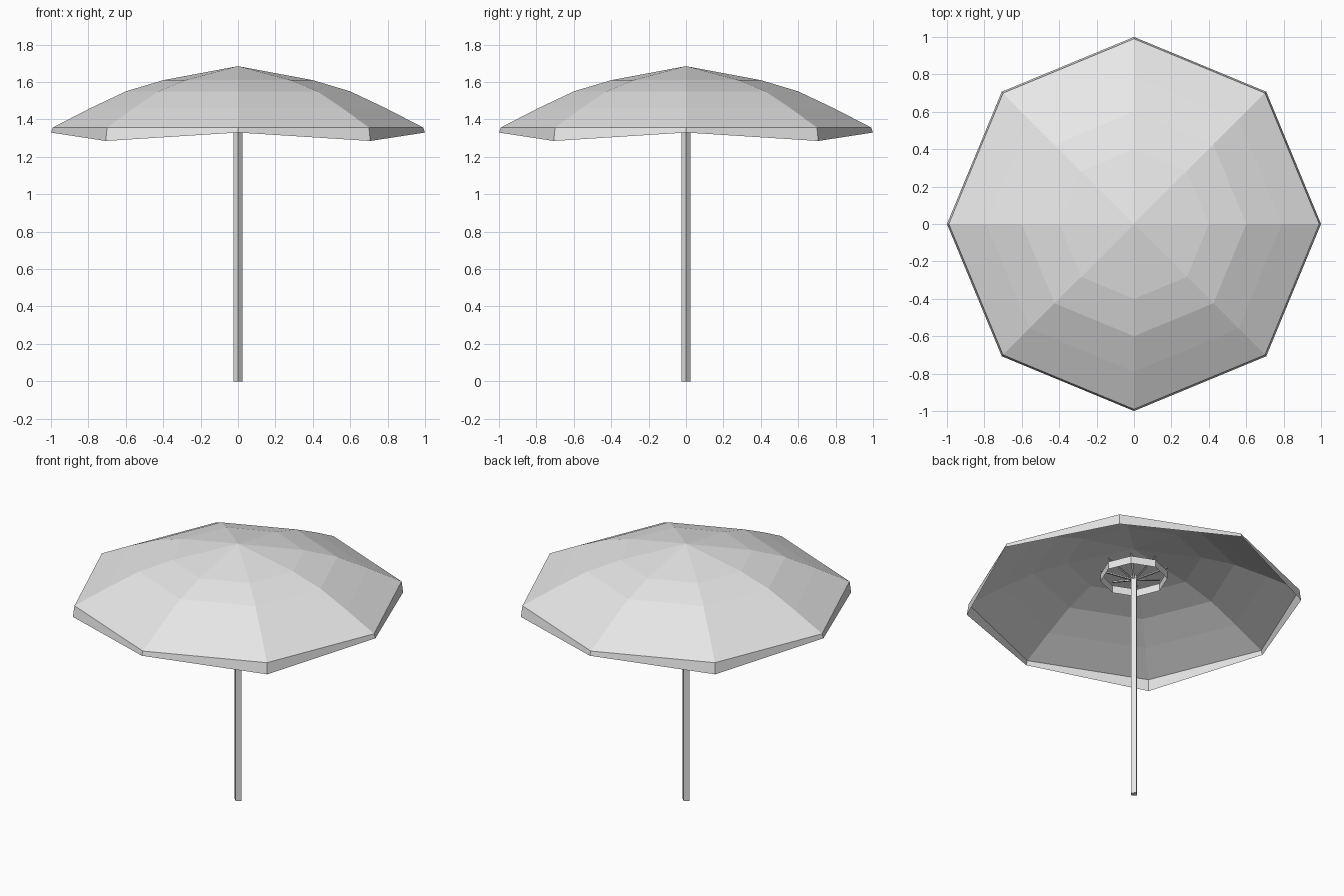
import bpy, bmesh, math
from mathutils import Vector

cube = bpy.data.objects.get("Cube")
if cube:
    bpy.data.objects.remove(cube, do_unlink=True)

SIDES = 8
mat = bpy.data.materials.new("light_grey")
mat.use_nodes = True
GREY = (0.8, 0.8, 0.8, 1)
mat.diffuse_color = GREY
mat.node_tree.nodes["Principled BSDF"].inputs["Base Color"].default_value = GREY


def finish(name, bm):
    bmesh.ops.recalc_face_normals(bm, faces=bm.faces)
    mesh = bpy.data.meshes.new(name)
    bm.to_mesh(mesh)
    bm.free()
    mesh.materials.append(mat)
    obj = bpy.data.objects.new(name, mesh)
    bpy.context.collection.objects.link(obj)
    return obj


def polar(r, i, z, sides=SIDES):
    a = math.tau * i / sides
    return Vector((r * math.cos(a), r * math.sin(a), z))


def ring(bm, r, z, sides=SIDES):
    return [bm.verts.new(polar(r, i, z, sides)) for i in range(sides)]


def bridge(bm, a, b):
    n = len(a)
    for i in range(n):
        j = (i + 1) % n
        bm.faces.new((a[i], a[j], b[j], b[i]))


# Canopy: faceted panels from the peak to the rim
bm = bmesh.new()
peak = bm.verts.new((0, 0, 1.685))
rings = [ring(bm, r, z) for r, z in
         ((0.4, 1.61), (0.6, 1.55), (0.79, 1.46), (0.99, 1.357))]
for i in range(SIDES):
    bm.faces.new((peak, rings[0][i], rings[0][(i + 1) % SIDES]))
for upper, lower in zip(rings, rings[1:]):
    bridge(bm, upper, lower)
finish("canopy", bm)

# Valance: hanging edge, longer at every other corner
bm = bmesh.new()
top = ring(bm, 0.99, 1.357)
hem = [bm.verts.new(polar(1.0, i, 1.285 if i % 2 else 1.33)) for i in range(SIDES)]
bridge(bm, top, hem)
finish("valance", bm)

# Pole: square post turned corner-forward
bm = bmesh.new()
low, high = ring(bm, 0.024, 0, 4), ring(bm, 0.024, 1.5, 4)
bridge(bm, low, high)
bm.faces.new(low)
bm.faces.new(high)
finish("pole", bm)

# Hub ring under the canopy
bm = bmesh.new()
bridge(bm, ring(bm, 0.2, 1.475), ring(bm, 0.2, 1.525))
finish("hub_ring", bm)

# Spokes: thin bars from the pole to the ring, tips standing above it
bm = bmesh.new()
for i in range(SIDES):
    ends = []
    side = polar(0.006, i + 2, 0)
    for r, z in ((0.015, 1.475), (0.2, 1.545)):
        c = polar(r, i, z)
        ends.append([bm.verts.new(c + o) for o in
                     (side, Vector((0, 0, 0.012)), -side)])
    bridge(bm, *ends)
    for end in ends:
        bm.faces.new(end)
finish("hub_spokes", bm)
